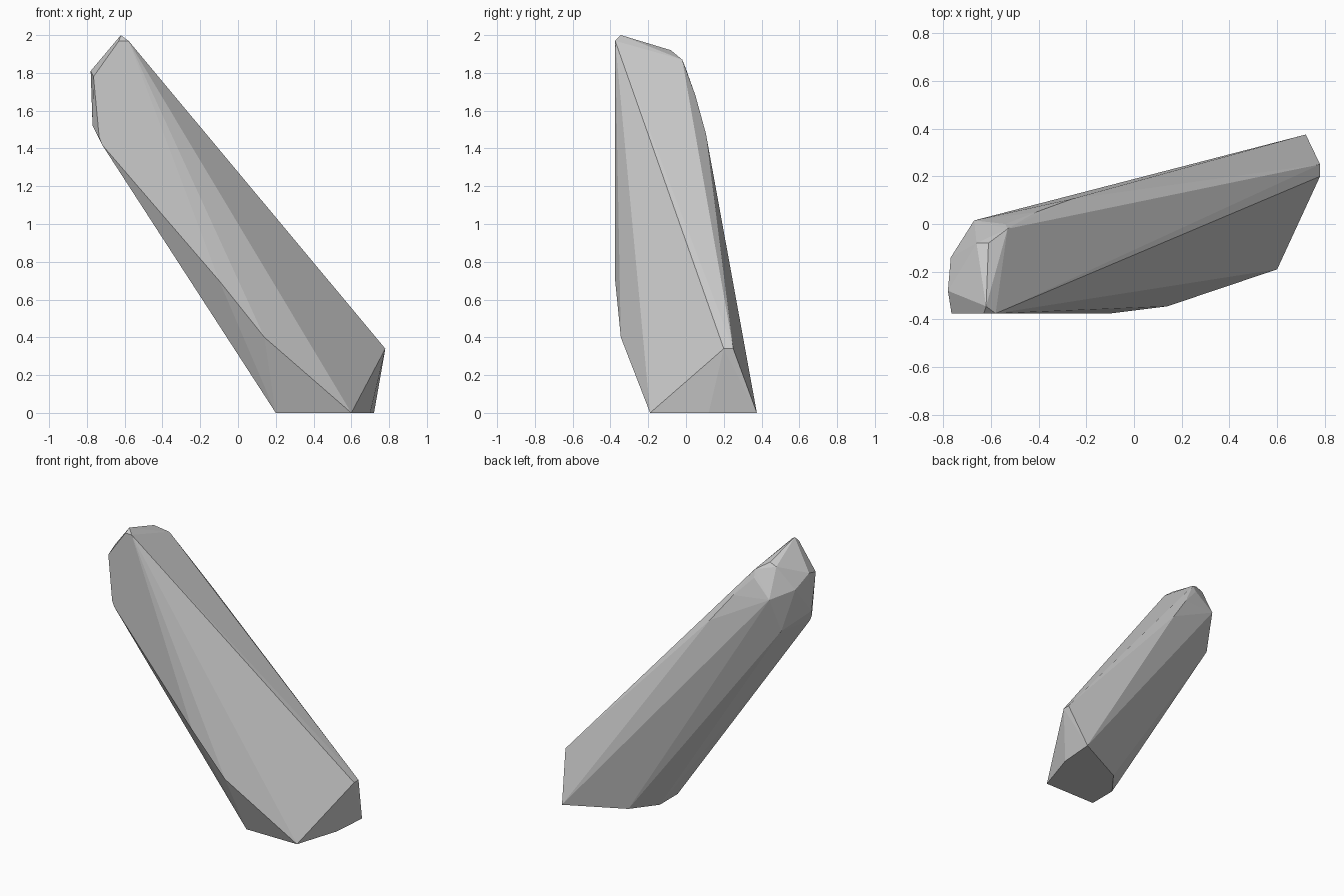
import bpy, bmesh

# Facet corners of the leaning crystal-like shard, grouped by region
foot = [(0.60, -0.19, 0), (0.70, 0.12, 0), (0.72, 0.375, 0),
        (0.33, 0.18, 0), (0.20, 0.01, 0), (0.20, -0.19, 0)]
heel = [(0.78, 0.20, 0.34), (0.78, 0.25, 0.34)]
front_face = [(-0.58, -0.375, 1.97), (-0.63, -0.375, 1.97), (-0.765, -0.375, 1.78),
              (-0.735, -0.375, 1.46), (-0.72, -0.375, 1.42), (-0.10, -0.375, 0.70),
              (0.14, -0.345, 0.40)]
tip = [(-0.62, -0.345, 2.0), (-0.61, -0.08, 1.92), (-0.66, -0.08, 1.90),
       (-0.53, -0.02, 1.87), (-0.54, 0.0, 1.82), (-0.67, 0.015, 1.70)]
left_side = [(-0.78, -0.28, 1.81), (-0.77, -0.32, 1.52), (-0.768, -0.14, 1.74),
             (-0.70, -0.08, 1.45)]
back_ridge = [(-0.41, 0.05, 1.68), (-0.26, 0.105, 1.48)]

# Solid shard: convex skin around the corners
bm = bmesh.new()
for co in foot + heel + front_face + tip + left_side + back_ridge:
    bm.verts.new(co)
hull = bmesh.ops.convex_hull(bm, input=bm.verts[:])
loose = [v for v in bm.verts if not v.link_faces]
bmesh.ops.delete(bm, geom=loose, context='VERTS')
bmesh.ops.recalc_face_normals(bm, faces=bm.faces[:])
mesh = bpy.data.meshes.new("shard")
bm.to_mesh(mesh)
bm.free()
bpy.context.collection.objects.link(bpy.data.objects.new("shard", mesh))
